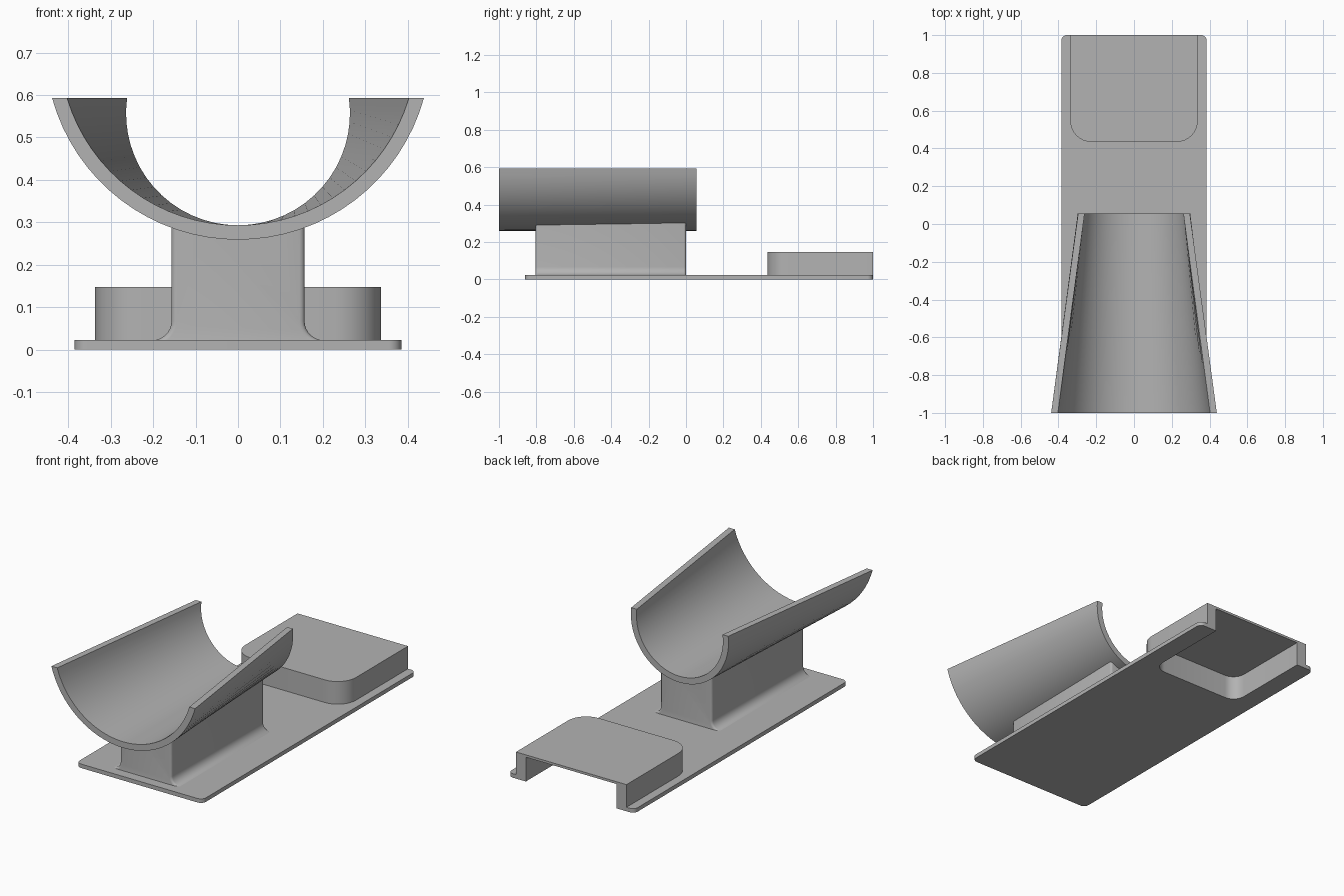
import bpy, bmesh, math

cube = bpy.data.objects.get("Cube")
if cube:
    bpy.data.objects.remove(cube, do_unlink=True)

grey = bpy.data.materials.new("plain grey")
grey.use_nodes = True
GREY = (0.45, 0.45, 0.45, 1)
grey.diffuse_color = GREY
grey.node_tree.nodes["Principled BSDF"].inputs["Base Color"].default_value = GREY


def make(name, bm):
    bmesh.ops.recalc_face_normals(bm, faces=bm.faces)
    mesh = bpy.data.meshes.new(name)
    bm.to_mesh(mesh)
    bm.free()
    mesh.materials.append(grey)
    obj = bpy.data.objects.new(name, mesh)
    bpy.context.collection.objects.link(obj)
    return obj


def select(obj):
    bpy.ops.object.select_all(action='DESELECT')
    obj.select_set(True)
    bpy.context.view_layer.objects.active = obj


def smooth(obj):
    select(obj)
    bpy.ops.object.shade_smooth_by_angle(angle=math.radians(35))


def arc(cx, cy, r, start, end, steps=8):
    """Points on a circle from start to end, in degrees."""
    if r == 0:
        return [(cx, cy)]
    angles = [math.radians(start + (end - start) * i / steps) for i in range(steps + 1)]
    return [(cx + r * math.cos(a), cy + r * math.sin(a)) for a in angles]


def extrude(bm, points, offset):
    face = bm.faces.new([bm.verts.new(p) for p in points])
    new = bmesh.ops.extrude_face_region(bm, geom=[face])["geom"]
    bmesh.ops.translate(bm, vec=offset, verts=[g for g in new if isinstance(g, bmesh.types.BMVert)])


def slab(name, half, y0, y1, z0, z1, front_r, back_r):
    """Flat block with rounded upright corners at front and back."""
    right = arc(half - front_r, y0 + front_r, front_r, -90, 0)
    right += arc(half - back_r, y1 - back_r, back_r, 0, 90)
    outline = right + [(-x, y) for x, y in reversed(right)]
    bm = bmesh.new()
    extrude(bm, [(x, y, z0) for x, y in outline], (0, 0, z1 - z0))
    return make(name, bm)


def combine(obj, other, operation):
    select(obj)
    mod = obj.modifiers.new("cut", 'BOOLEAN')
    mod.operation = operation
    mod.solver = 'EXACT'
    mod.object = other
    bpy.ops.object.modifier_apply(modifier=mod.name)
    bpy.data.objects.remove(other, do_unlink=True)


# Base plate with a raised rear housing, hollow below and open at the back
BASE_TOP = 0.022
base = slab("base_with_housing", 0.385, -0.86, 1.0, 0, BASE_TOP, 0.03, 0.03)
combine(base, slab("housing", 0.337, 0.435, 1.0, 0.01, 0.147, 0.11, 0), 'UNION')
combine(base, slab("cavity", 0.277, 0.495, 1.1, -0.1, 0.134, 0.07, 0), 'DIFFERENCE')
smooth(base)

# Pedestal: flared foot, top hidden inside the cradle wall
foot_r = 0.045
side = [(0.157 + foot_r, 0.015)]
side += arc(0.157 + foot_r, BASE_TOP + foot_r, foot_r, 270, 180)
side += [(0.157, 0.308), (0.08, 0.283)]
profile = side + [(0, 0.275)] + [(-x, z) for x, z in reversed(side)]
bm = bmesh.new()
extrude(bm, [(x, -0.805, z) for x, z in profile], (0, 0.805, 0))
ends = [e for e in bm.edges
        if abs(e.verts[0].co.y - e.verts[1].co.y) < 1e-4
        and all(abs(v.co.x) > 0.15 and v.co.z > 0.02 for v in e.verts)]
bmesh.ops.bevel(bm, geom=ends, offset=0.012, segments=3, affect='EDGES', profile=0.5)
smooth(make("pedestal", bm))

# Cradle: tapered open trough with a level rim
RIM = 0.593
SEGMENTS = 32


def trough_arc(y, radius, centre):
    """Lower part of a circle, from rim to rim."""
    limit = math.acos((centre - RIM) / radius)
    angles = [limit * (2 * i / SEGMENTS - 1) for i in range(SEGMENTS + 1)]
    return [(radius * math.sin(a), y, centre - radius * math.cos(a)) for a in angles]


bm = bmesh.new()
loops = []
for y, radius, centre in ((-1.0, 0.4207, 0.7137), (0.055, 0.264, 0.557)):
    inner = trough_arc(y, radius, centre)
    outer = trough_arc(y, radius + 0.034, centre)
    loops.append([[bm.verts.new(p) for p in inner], [bm.verts.new(p) for p in outer]])
(front_in, front_out), (back_in, back_out) = loops
strips = ((front_in, back_in), (front_out, back_out), (front_in, front_out), (back_in, back_out))
for a, b in strips:
    for i in range(SEGMENTS):
        bm.faces.new((a[i], a[i + 1], b[i + 1], b[i]))
for i in (0, -1):
    bm.faces.new((front_in[i], back_in[i], back_out[i], front_out[i]))
smooth(make("cradle", bm))
